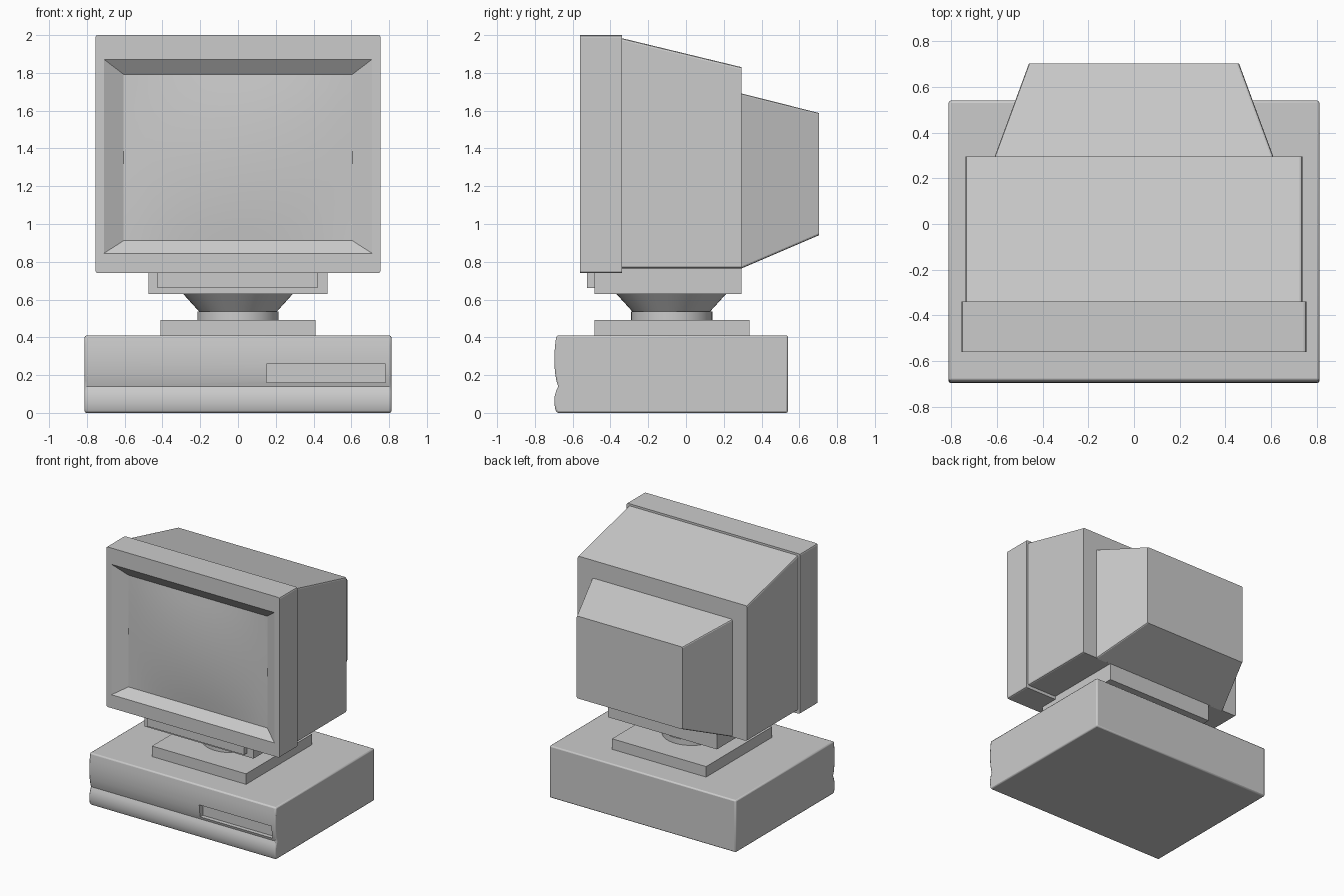
import bpy, bmesh, math

if "Cube" in bpy.data.objects:
    bpy.data.objects.remove(bpy.data.objects["Cube"])


def finish(name, bm, smooth=None):
    bmesh.ops.recalc_face_normals(bm, faces=bm.faces)
    mesh = bpy.data.meshes.new(name)
    bm.to_mesh(mesh)
    bm.free()
    ob = bpy.data.objects.new(name, mesh)
    bpy.context.collection.objects.link(ob)
    if smooth:
        bpy.ops.object.select_all(action='DESELECT')
        bpy.context.view_layer.objects.active = ob
        ob.select_set(True)
        bpy.ops.object.shade_smooth_by_angle(angle=math.radians(smooth))
    return ob


def loft(name, loops, bevel=0, cap_end=True):
    """Bridge rectangles (y, half width, z low, z high); bevel the outer corners."""
    bm = bmesh.new()
    rings = [[bm.verts.new(p) for p in ((-w, y, a), (w, y, a), (w, y, b), (-w, y, b))]
             for y, w, a, b in ((l[0], l[1], l[2], l[3]) for l in loops)]
    for r, s in zip(rings, rings[1:]):
        for i in range(4):
            j = (i + 1) % 4
            bm.faces.new((r[i], r[j], s[j], s[i]))
    bm.faces.new(rings[0])
    if cap_end:
        bm.faces.new(rings[-1])
    if bevel:
        edges = [bm.edges.get((rings[0][i], rings[1][i])) for i in range(4)]
        bmesh.ops.bevel(bm, geom=edges, offset=bevel, segments=2, profile=0.5,
                        affect='EDGES')
    return finish(name, bm)


def box(name, x0, x1, y0, y1, z0, z1):
    ob = loft(name, [(y0, (x1 - x0) / 2, z0, z1), (y1, (x1 - x0) / 2, z0, z1)])
    ob.location.x = (x0 + x1) / 2
    return ob


def cone(name, y, r0, r1, z0, z1):
    bm = bmesh.new()
    bmesh.ops.create_cone(bm, cap_ends=True, segments=48, radius1=r0, radius2=r1,
                          depth=z1 - z0)
    bmesh.ops.translate(bm, verts=bm.verts, vec=(0, y, (z0 + z1) / 2))
    return finish(name, bm, 30)


# Desktop case: side profile with a rippled front, extruded across x
profile = [(0.54, 0), (0.54, 0.41), (-0.686, 0.41), (-0.693, 0.36), (-0.697, 0.31),
           (-0.697, 0.26), (-0.693, 0.21), (-0.686, 0.17), (-0.677, 0.14),
           (-0.688, 0.115), (-0.696, 0.085), (-0.697, 0.05), (-0.692, 0.02), (-0.684, 0)]
bm = bmesh.new()
face = bm.faces.new([bm.verts.new((-0.812, y, z)) for y, z in profile])
ext = bmesh.ops.extrude_face_region(bm, geom=[face])
bmesh.ops.translate(bm, vec=(1.624, 0, 0),
                    verts=[g for g in ext['geom'] if isinstance(g, bmesh.types.BMVert)])
bmesh.ops.recalc_face_normals(bm, faces=bm.faces)
case = finish("desktop_case", bm, 30)
bev = case.modifiers.new("soft_edges", 'BEVEL')
bev.width = 0.01
bev.segments = 2
bev.limit_method = 'ANGLE'
bev.angle_limit = math.radians(45)

# Drive slot cut into the case front
cutter = box("drive_slot_cutter", 0.15, 0.78, -0.8, -0.65, 0.16, 0.26)
cutter.hide_render = True
cutter.hide_viewport = True
cut = case.modifiers.new("drive_slot", 'BOOLEAN')
cut.operation = 'DIFFERENCE'
cut.object = cutter
cut.solver = 'EXACT'

# Swivel stand
box("stand_base", -0.41, 0.41, -0.485, 0.335, 0.405, 0.493)
cone("stand_neck", -0.075, 0.215, 0.215, 0.49, 0.537)
cone("stand_bowl", -0.078, 0.2, 0.295, 0.53, 0.635)
box("monitor_foot", -0.475, 0.475, -0.485, 0.294, 0.63, 0.80)
box("control_panel", -0.425, 0.42, -0.525, -0.48, 0.66, 0.76)

# Monitor shell
loft("monitor_bezel", [(-0.34, 0.755, 0.74, 2.0), (-0.56, 0.755, 0.74, 2.0),
                       (-0.56, 0.71, 0.845, 1.872), (-0.50, 0.605, 0.912, 1.792)],
     bevel=0.012, cap_end=False)
loft("monitor_body", [(-0.345, 0.737, 0.765, 1.985), (0.295, 0.737, 0.765, 1.83)],
     bevel=0.012)
loft("tube_housing", [(0.29, 0.612, 0.763, 1.692), (0.703, 0.46, 0.94, 1.588)],
     bevel=0.01)

# Bulging screen glass
bm = bmesh.new()
bmesh.ops.create_grid(bm, x_segments=16, y_segments=12, size=1)
for v in bm.verts:
    u, w = v.co.x, v.co.y
    v.co = (0.605 * u, -0.50 - 0.03 * (1 - u * u) * (1 - w * w), 1.352 + 0.44 * w)
screen = finish("screen", bm, 30)
if screen.data.polygons[0].normal.y > 0:
    screen.data.flip_normals()
